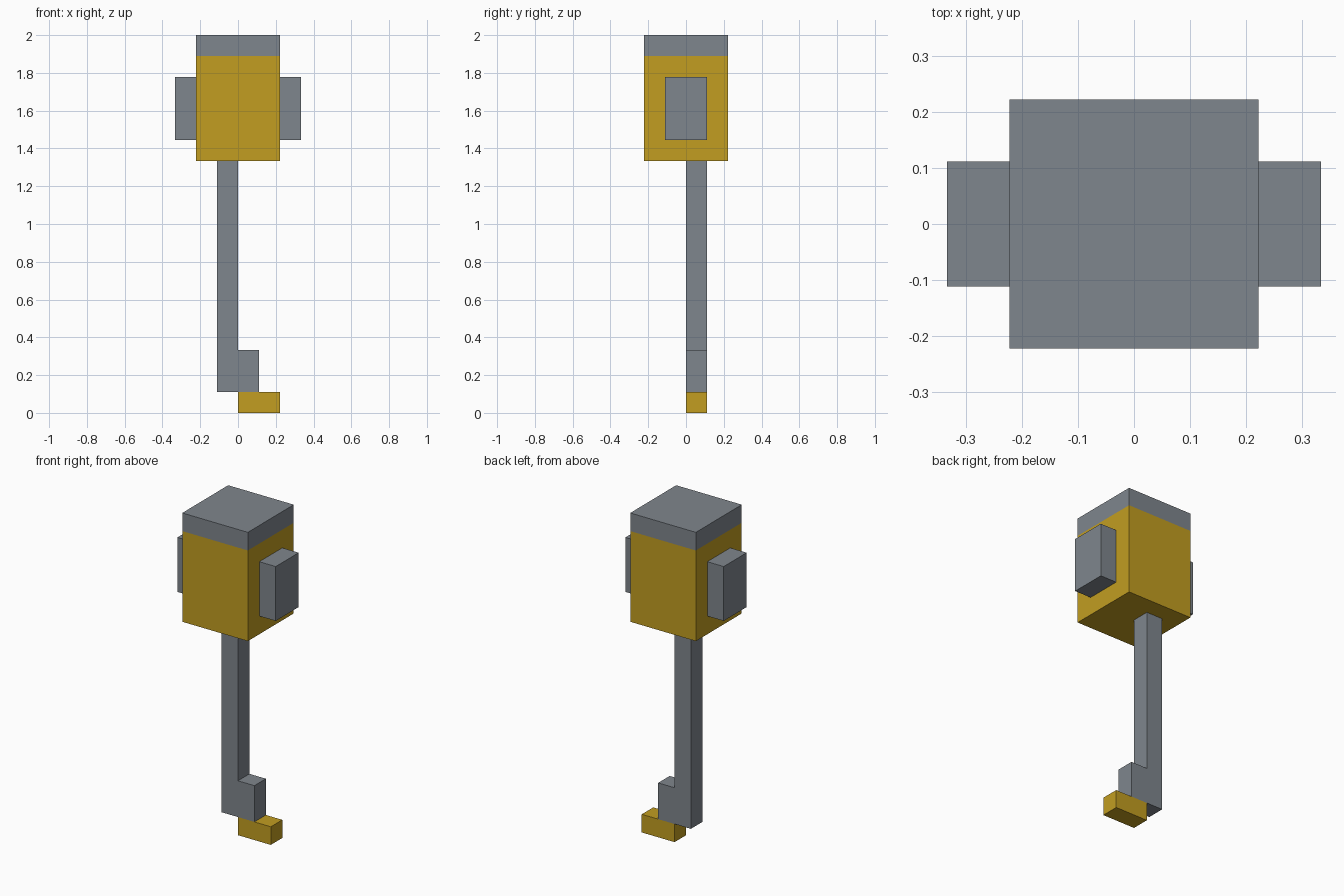
import bpy

cube = bpy.data.objects.get("Cube")
if cube:
    bpy.data.objects.remove(cube, do_unlink=True)

U = 1 / 9  # block size the whole model is laid out on


def make_material(name, color):
    mat = bpy.data.materials.new(name)
    mat.diffuse_color = color
    mat.use_nodes = True
    mat.node_tree.nodes["Principled BSDF"].inputs["Base Color"].default_value = color
    return mat


yellow = make_material("mustard yellow", (0.539, 0.337, 0.0152, 1))
grey = make_material("steel grey", (0.212, 0.238, 0.266, 1))


def prism(name, profile, y0, y1, mat):
    """Extrude an outline of (x, z) block units, counter-clockwise from the front, from y0 to y1."""
    n = len(profile)
    verts = [(x * U, y * U, z * U) for y in (y0, y1) for x, z in profile]
    faces = [tuple(range(n)), tuple(reversed(range(n, 2 * n)))]
    faces += [(i, i + n, (i + 1) % n + n, (i + 1) % n) for i in range(n)]
    mesh = bpy.data.meshes.new(name)
    mesh.from_pydata(verts, [], faces)
    mesh.materials.append(mat)
    obj = bpy.data.objects.new(name, mesh)
    bpy.context.collection.objects.link(obj)
    return obj


def box(name, x0, x1, y0, y1, z0, z1, mat):
    return prism(name, [(x0, z0), (x1, z0), (x1, z1), (x0, z1)], y0, y1, mat)


# Head with its cap
box("head", -2, 2, -2, 2, 12, 17, yellow)
box("head_cap", -2, 2, -2, 2, 17, 18, grey)

# Side pads, mirrored left and right
for side, x0 in (("left", 2), ("right", -3)):
    box(side + "_side_pad", x0, x0 + 1, -1, 1, 13, 16, grey)

# Shaft with the stepped block at its lower end
prism("shaft", [(-1, 1), (1, 1), (1, 3), (0, 3), (0, 12), (-1, 12)], 0, 1, grey)

# Foot at the tip
box("foot", 0, 2, 0, 1, 0, 1, yellow)
